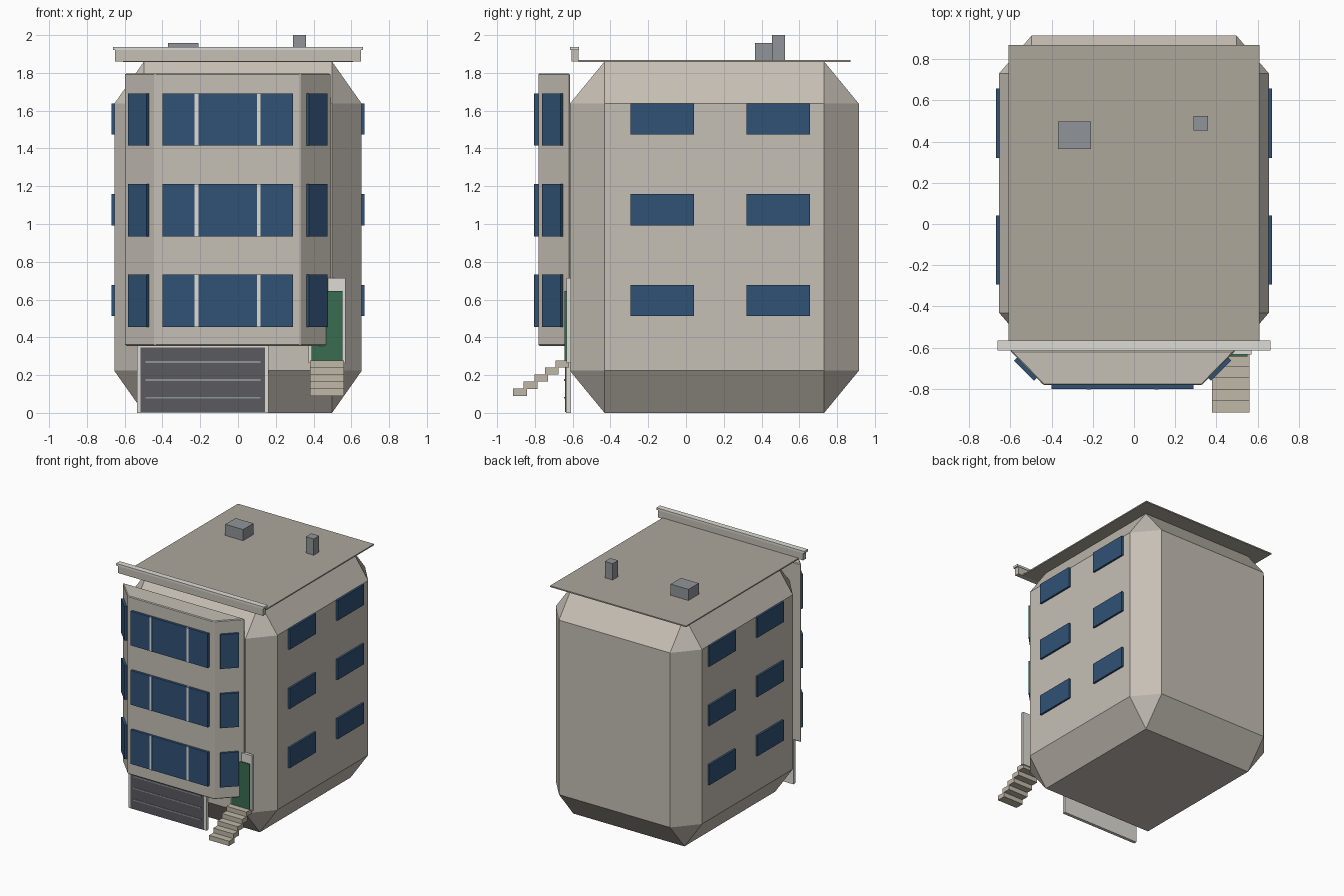
import bpy, bmesh, math
from mathutils import Matrix, Vector

if "Cube" in bpy.data.objects:
    bpy.data.objects.remove(bpy.data.objects["Cube"])


def material(name, r, g, b):
    m = bpy.data.materials.new(name)
    m.diffuse_color = (r, g, b, 1)
    m.use_nodes = True
    m.node_tree.nodes["Principled BSDF"].inputs["Base Color"].default_value = m.diffuse_color
    return m


WALL = material("wall", 0.56, 0.52, 0.46)
ROOF = material("roof", 0.42, 0.39, 0.33)
TRIM = material("trim", 0.72, 0.71, 0.66)
GLASS = material("glass", 0.03, 0.085, 0.18)
GREEN = material("green", 0.04, 0.15, 0.08)
DARK = material("dark", 0.10, 0.10, 0.115)
METAL = material("metal", 0.28, 0.30, 0.32)
STEP = material("step", 0.53, 0.48, 0.39)


def finish(name, bm, mat):
    bmesh.ops.recalc_face_normals(bm, faces=bm.faces)
    me = bpy.data.meshes.new(name)
    bm.to_mesh(me)
    bm.free()
    me.materials.append(mat)
    ob = bpy.data.objects.new(name, me)
    bpy.context.collection.objects.link(ob)
    return ob


def box(name, x, y, z, mat, bevel=0.0, turn=0.0):
    """Box from (min, max) ranges; bevel is a fraction of each side."""
    bm = bmesh.new()
    bmesh.ops.create_cube(bm, size=1)
    if bevel:
        bmesh.ops.bevel(bm, geom=bm.edges[:], offset=bevel, segments=1,
                        affect='EDGES')
    size = Vector((x[1] - x[0], y[1] - y[0], z[1] - z[0]))
    mid = Vector((sum(x) / 2, sum(y) / 2, sum(z) / 2))
    bm.transform(Matrix.Translation(mid) @ Matrix.Rotation(turn, 4, 'Z')
                 @ Matrix.Diagonal((*size, 1)))
    return finish(name, bm, mat)


# Main body: chamfer is proportional to each dimension
box("body", (-0.655, 0.655), (-0.615, 0.915), (0, 1.86), WALL, bevel=0.12)

# Roof slab, cornice and roof units
box("roof_slab", (-0.61, 0.61), (-0.57, 0.87), (1.858, 1.868), ROOF)
box("cornice", (-0.65, 0.65), (-0.607, -0.57), (1.86, 1.925), WALL)
box("cornice_cap", (-0.663, 0.663), (-0.614, -0.567), (1.92, 1.937), TRIM)
box("roof_hatch", (-0.37, -0.21), (0.365, 0.497), (1.865, 1.958), METAL)
box("chimney", (0.29, 0.36), (0.455, 0.525), (1.865, 2.0), METAL)

# Bay: extruded trapezoid with slightly eased edges
bm = bmesh.new()
plan = [(-0.603, -0.615), (-0.44, -0.782), (0.33, -0.782), (0.493, -0.615)]
face = bm.faces.new([bm.verts.new((px, py, 0.355)) for px, py in plan])
ext = bmesh.ops.extrude_face_region(bm, geom=[face])
bmesh.ops.translate(bm, vec=(0, 0, 1.443),
                    verts=[v for v in ext["geom"] if isinstance(v, bmesh.types.BMVert)])
bmesh.ops.bevel(bm, geom=bm.edges[:], offset=0.006, segments=1, affect='EDGES')
finish("bay", bm, WALL)

# Windows on three floors
for i, z in enumerate((0.455, 0.935, 1.415), 1):
    zr = (z, z + 0.277)
    box(f"bay_window_{i}", (-0.40, 0.29), (-0.802, -0.775), zr, GLASS)
    for mx in (-0.22, 0.11):
        box(f"mullion_{i}", (mx - 0.01, mx + 0.01), (-0.805, -0.78), zr, TRIM)
    for s in (-1, 1):
        cx = -0.055 + s * 0.471
        box(f"bay_side_window_{i}", (cx - 0.069, cx + 0.069),
            (-0.716, -0.694), zr, GLASS, turn=s * math.radians(45))
        zs = z + 0.058
        for y in (-0.295, 0.32):
            box(f"side_window_{i}", sorted((s * 0.64, s * 0.671)),
                (y, y + 0.337), (zs, zs + 0.165), GLASS)

# Garage door
box("garage_frame", (-0.535, 0.162), (-0.635, -0.61), (0, 0.355), TRIM)
box("garage_door", (-0.515, 0.142), (-0.641, -0.625), (0.004, 0.345), DARK)
for z in (0.08, 0.175, 0.27):
    box("garage_rib", (-0.49, 0.12), (-0.645, -0.635), (z - 0.005, z + 0.005), METAL)

# Entrance door
box("entry_frame", (0.373, 0.57), (-0.633, -0.61), (0.265, 0.715), TRIM)
box("entry_door", (0.39, 0.552), (-0.643, -0.62), (0.275, 0.645), GREEN)

# Floating stair flight
for i in range(5):
    y, z = -0.915 + 0.056 * i, 0.09 + 0.0375 * i
    box(f"step_{i + 1}", (0.38, 0.56), (y, y + 0.072), (z, z + 0.0385), STEP)
